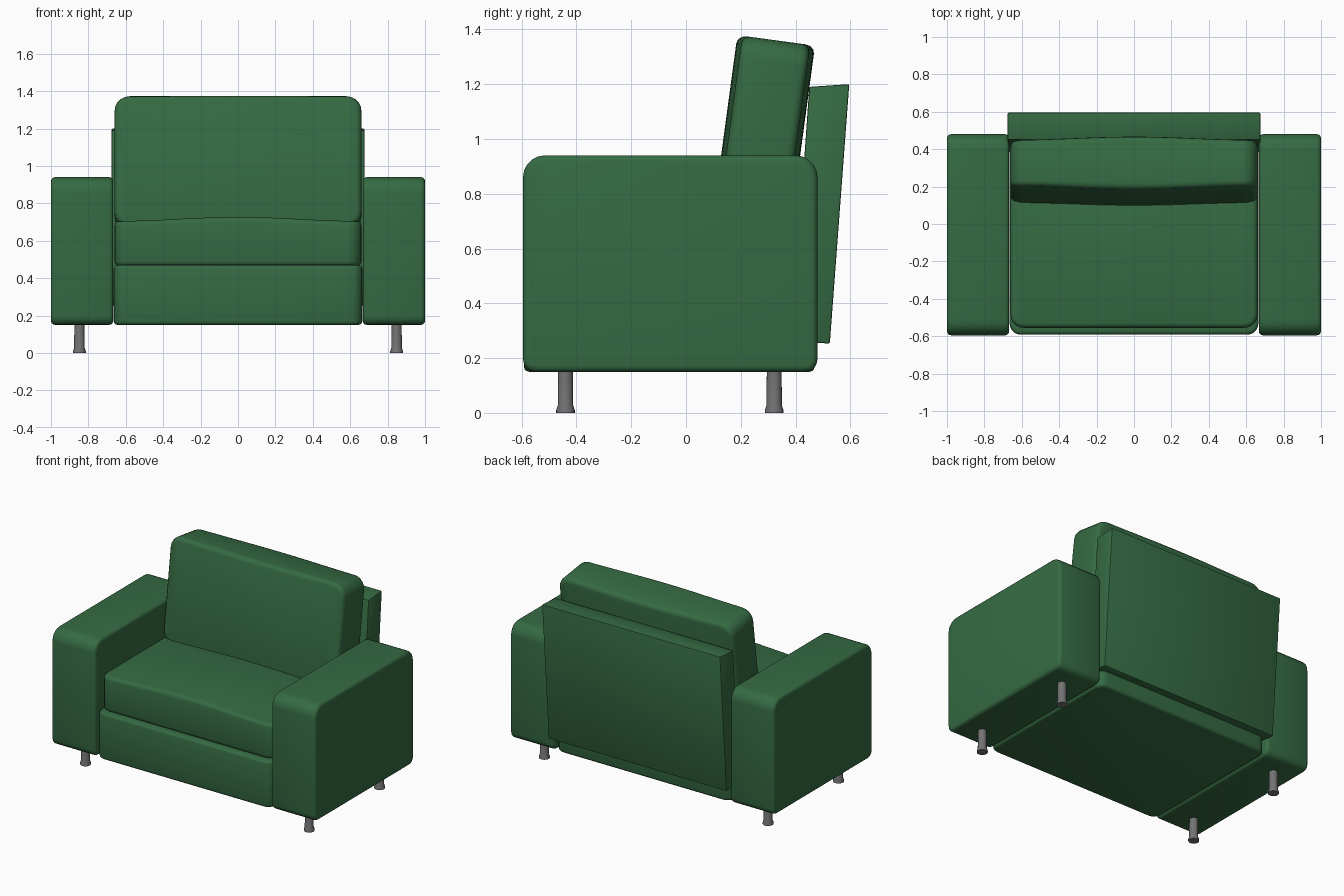
import bpy, bmesh
from math import radians, cos, pi, sin
from mathutils import Vector

if "Cube" in bpy.data.objects:
    bpy.data.objects.remove(bpy.data.objects["Cube"])


def material(name, color):
    m = bpy.data.materials.new(name)
    m.diffuse_color = color
    m.use_nodes = True
    m.node_tree.nodes["Principled BSDF"].inputs["Base Color"].default_value = m.diffuse_color
    return m


GREEN = material("green_fabric", (0.036, 0.145, 0.055, 1))
GREY = material("grey_metal", (0.17, 0.17, 0.17, 1))


def finish(bm, name, mat, angle=40):
    bmesh.ops.recalc_face_normals(bm, faces=bm.faces)
    me = bpy.data.meshes.new(name)
    bm.to_mesh(me)
    bm.free()
    me.materials.append(mat)
    ob = bpy.data.objects.new(name, me)
    bpy.context.collection.objects.link(ob)
    bpy.ops.object.select_all(action='DESELECT')
    ob.select_set(True)
    bpy.context.view_layer.objects.active = ob
    bpy.ops.object.shade_smooth_by_angle(angle=radians(angle))
    return ob


def bevel(bm, edges, r, seg):
    bmesh.ops.bevel(bm, geom=edges, offset=r, segments=seg, profile=0.5,
                    affect='EDGES', clamp_overlap=True)


def rounded_box(lo, hi, axis, r_axis, r_cap, r_low=None):
    """Box with large rounding on the edges along one axis, small on its caps."""
    lo, hi = Vector(lo), Vector(hi)
    bm = bmesh.new()
    bmesh.ops.create_cube(bm, size=1)
    for v in bm.verts:
        v.co = Vector([(a + b) / 2 + c * (b - a) for a, b, c in zip(lo, hi, v.co)])
    along = [e for e in bm.edges
             if abs((e.verts[0].co - e.verts[1].co).normalized()[axis]) > 0.9]
    if r_low:
        mid = (lo.z + hi.z) / 2
        low = [e for e in along if e.verts[0].co.z < mid]
        along = [e for e in along if e not in low]
        bevel(bm, along, r_axis, 5)
        low = [e for e in bm.edges if e.calc_face_angle(0) > 1 and
               abs((e.verts[0].co - e.verts[1].co).normalized()[axis]) > 0.9]
        bevel(bm, low, r_low, 4)
    else:
        bevel(bm, along, r_axis, 5)
    bevel(bm, [e for e in bm.edges if e.calc_face_angle(0) > 0.9], r_cap, 3)
    return bm


def puff(bm, axis, half_x, half_t, amount, both):
    """Slice along x and swell the cushion towards its middle."""
    n = 16
    for i in range(1, n):
        x = half_x * (2 * i / n - 1)
        bmesh.ops.bisect_plane(bm, geom=bm.verts[:] + bm.edges[:] + bm.faces[:],
                               plane_co=(x, 0, 0), plane_no=(1, 0, 0))
    for v in bm.verts:
        swell = amount * (1 + cos(pi * v.co.x / half_x)) / 2
        t = v.co[axis] / half_t
        v.co[axis] += swell * (t if both else max(t, 0))


# Arms
for side, s in (("left", -1), ("right", 1)):
    x0, x1 = sorted((s * 0.667, s * 1.0))
    finish(rounded_box((x0, -0.595, 0.15), (x1, 0.48, 0.94), 0, 0.08, 0.022, 0.045),
           side + "_arm", GREEN)

# Base under the seat
finish(rounded_box((-0.665, -0.592, 0.15), (0.665, 0.47, 0.47), 2, 0.06, 0.02),
       "seat_base", GREEN)

# Seat cushion
bm = rounded_box((-0.66, -0.385, -0.12), (0.66, 0.385, 0.12), 2, 0.07, 0.025)
puff(bm, 2, 0.66, 0.12, 0.022, False)
seat = finish(bm, "seat_cushion", GREEN)
seat.location = (0, -0.17, 0.585)

# Back cushion, leaning backwards
bm = rounded_box((-0.66, -0.125, -0.353), (0.66, 0.125, 0.353), 1, 0.08, 0.03)
puff(bm, 1, 0.66, 0.125, 0.018, True)
back = finish(bm, "back_cushion", GREEN)
back.location = (0, 0.282, 1.01)
back.rotation_euler.x = radians(-7.7)

# Back panel, extruded from its side profile
bm = bmesh.new()
profile = [(0.385, 0.262), (0.525, 0.253), (0.596, 1.20), (0.45, 1.19)]
face = bm.faces.new([bm.verts.new((-0.675, y, z)) for y, z in profile])
ext = bmesh.ops.extrude_face_region(bm, geom=[face])
bmesh.ops.translate(bm, vec=(1.35, 0, 0),
                    verts=[g for g in ext["geom"] if isinstance(g, bmesh.types.BMVert)])
bmesh.ops.recalc_face_normals(bm, faces=bm.faces)
bevel(bm, bm.edges[:], 0.006, 2)
finish(bm, "back_panel", GREEN)

# Legs: lathed shaft with a flared foot
LEG = [(0.034, 0), (0.034, 0.01), (0.028, 0.028), (0.027, 0.165)]
N = 20
for fb, y in (("front", -0.44), ("rear", 0.322)):
    for side, x in (("left", -0.848), ("right", 0.848)):
        bm = bmesh.new()
        rings = [[bm.verts.new((x + r * cos(2 * pi * i / N), y + r * sin(2 * pi * i / N), z))
                  for i in range(N)] for r, z in LEG]
        for a, b in zip(rings, rings[1:]):
            for i in range(N):
                j = (i + 1) % N
                bm.faces.new((a[i], a[j], b[j], b[i]))
        bm.faces.new(rings[0])
        bm.faces.new(rings[-1])
        finish(bm, f"{fb}_{side}_leg", GREY)
